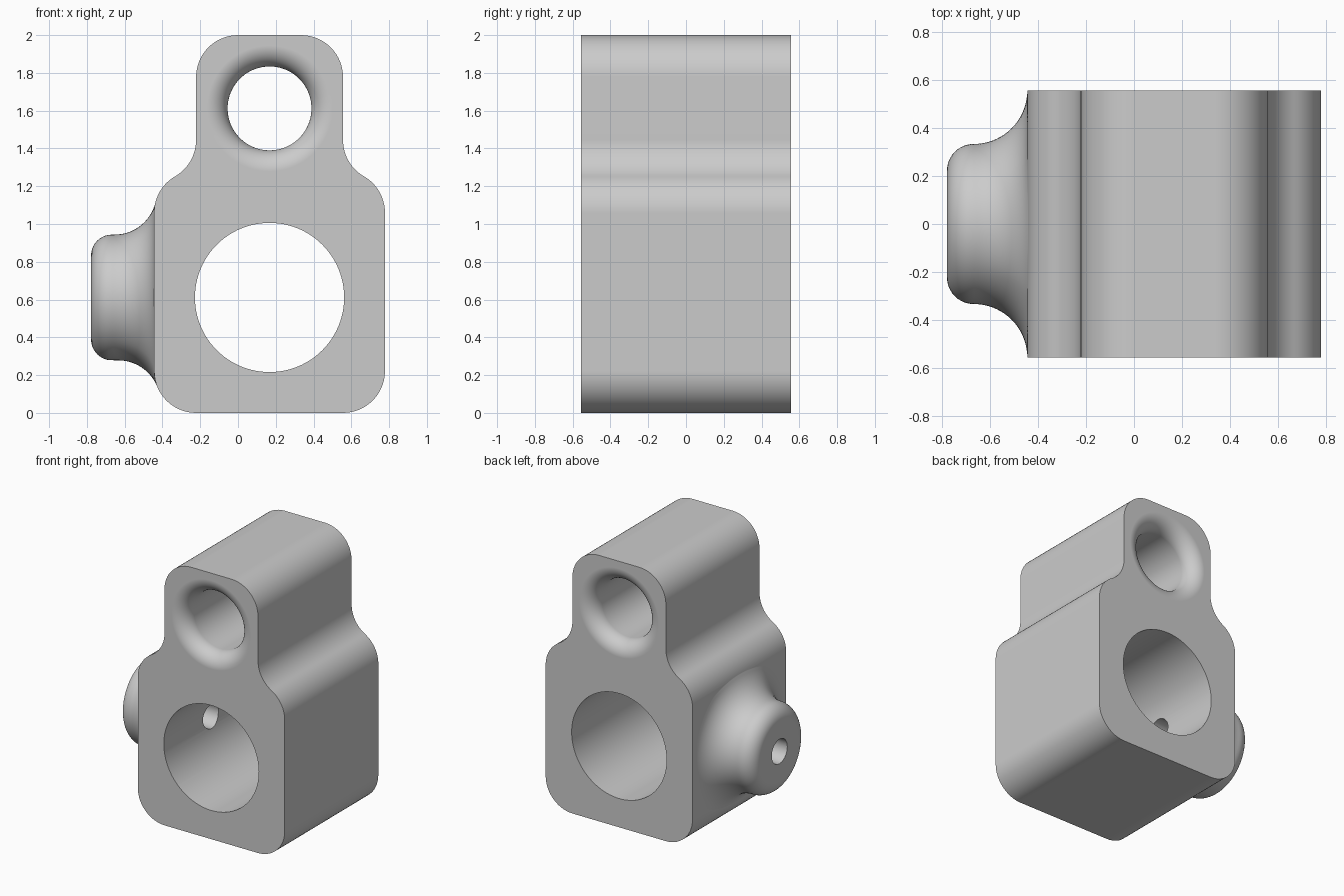
import bpy, bmesh
from math import sin, cos, pi, sqrt, radians
from mathutils import Vector

if "Cube" in bpy.data.objects:
    bpy.data.objects.remove(bpy.data.objects["Cube"])

R = 0.222            # main corner and fillet radius
HALF = 0.556         # half depth
CX = 0.167           # centre line of the block
BORE_Z, EYE_Z = 0.611, 1.612
SHOULDER_Z = 1.06    # start of the shoulder curve
SEG = 96

grey = bpy.data.materials.new("plain grey")
grey.use_nodes = True
grey.diffuse_color = (0.6, 0.6, 0.6, 1)
grey.node_tree.nodes["Principled BSDF"].inputs["Base Color"].default_value = (0.6, 0.6, 0.6, 1)


def loft(name, rings):
    """Closed solid through a list of rings with equal point counts."""
    bm = bmesh.new()
    rows = [[bm.verts.new(p) for p in ring] for ring in rings]
    n = len(rows[0])
    for a, b in zip(rows, rows[1:]):
        for i in range(n):
            j = (i + 1) % n
            bm.faces.new((a[i], a[j], b[j], b[i]))
    bm.faces.new(rows[0])
    bm.faces.new(rows[-1])
    bmesh.ops.recalc_face_normals(bm, faces=bm.faces)
    mesh = bpy.data.meshes.new(name)
    bm.to_mesh(mesh)
    bm.free()
    mesh.materials.append(grey)
    obj = bpy.data.objects.new(name, mesh)
    bpy.context.collection.objects.link(obj)
    return obj


def arc(cx, cz, start, end, steps=14):
    """Corner arc in the front plane, angles in degrees."""
    angles = [radians(start + (end - start) * i / steps) for i in range(steps + 1)]
    return [(cx + R * cos(a), cz + R * sin(a)) for a in angles]


def ring_y(y, r, z):
    return [(CX + r * cos(2 * pi * i / SEG), y, z + r * sin(2 * pi * i / SEG)) for i in range(SEG)]


def ring_x(x, r):
    return [(x, r * cos(2 * pi * i / SEG), BORE_Z + r * sin(2 * pi * i / SEG)) for i in range(SEG)]


# Block: right half of the outline, mirrored about the centre line
half = arc(0.389, R, -90, 0)
half += arc(0.389, SHOULDER_Z, 0, 60)
half += arc(0.611, SHOULDER_Z + R * sqrt(3), 240, 180)[1:]
half += arc(0.167, 2 - R, 0, 90)
outline = half + [(-x, z) for x, z in reversed(half)]
body = loft("bracket_body", [[(CX + x, y, z) for x, z in outline] for y in (-HALF, HALF)])

# Large straight bore
bore = loft("main_bore", [ring_y(y, 0.395, BORE_Z) for y in (-0.7, 0.7)])

# Upper bore with rounded mouths at both ends
f = R / 2
mouth = [(-HALF - 0.05, R + f)]
for i in range(13):
    a = pi / 2 * i / 12
    mouth.append((-HALF + f - f * cos(a), R + f - f * sin(a)))
mouth += [(-y, r) for y, r in reversed(mouth)]
eye = loft("upper_bore", [ring_y(y, r, EYE_Z) for y, r in mouth])

# Side boss: rounded rim, then a rolling fillet that follows the block's side
rings = []
for i in range(10):
    a = pi / 2 * i / 10
    rings.append(ring_x(-0.667 - f * cos(a), R + f * sin(a)))
STEPS = 18
fillet = [[] for _ in range(STEPS + 1)]
root = []
for i in range(SEG):
    t = 2 * pi * i / SEG
    radial = Vector((0, cos(t), sin(t)))
    z = BORE_Z + 2.5 * R * radial.z
    zc = min(max(z, R), SHOULDER_Z)
    y = 2.5 * R * radial.y
    centre = Vector((-R - sqrt(4 * R * R - (z - zc) ** 2), y, z))
    toward = (Vector((-R, y, zc)) - centre).normalized()
    for k in range(STEPS + 1):
        fillet[k].append(centre + R * (-radial).slerp(toward, k / STEPS))
    end = fillet[STEPS][i] + toward * 0.003
    fillet[STEPS][i] = end
    root.append((-0.33, end.y * 0.9, BORE_Z + (end.z - BORE_Z) * 0.9))
boss = loft("side_boss", rings + fillet + [root])

# Cross hole from the boss face into the large bore
port = loft("cross_hole", [ring_x(x, 0.092) for x in (-0.9, 0.1)])

# Combine everything into one solid
bpy.context.view_layer.objects.active = body
body.select_set(True)
for tool, op in ((bore, 'DIFFERENCE'), (eye, 'DIFFERENCE'), (boss, 'UNION'), (port, 'DIFFERENCE')):
    tool.hide_render = True
    mod = body.modifiers.new(tool.name, 'BOOLEAN')
    mod.operation = op
    mod.solver = 'EXACT'
    mod.object = tool
    bpy.ops.object.modifier_apply(modifier=mod.name)
    bpy.data.objects.remove(tool)

bpy.ops.object.shade_smooth_by_angle(angle=radians(30))
weighted = body.modifiers.new("even_shading", 'WEIGHTED_NORMAL')
weighted.keep_sharp = True
